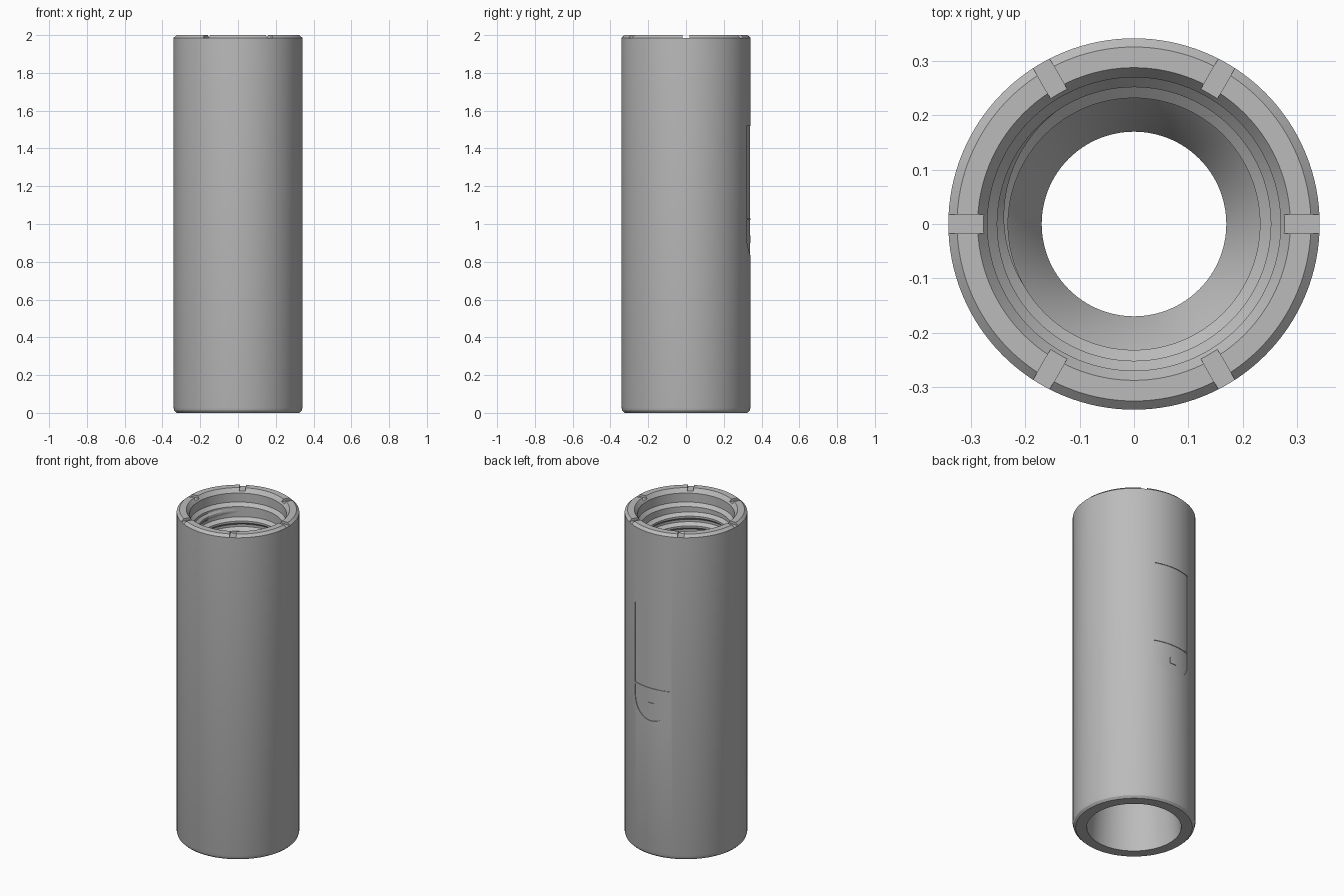
import bpy
import bmesh
import math
from mathutils import Matrix, Vector

cube = bpy.data.objects.get("Cube")
if cube:
    bpy.data.objects.remove(cube, do_unlink=True)

SIDES = 128
RADIUS = 0.342
TAU = 2 * math.pi

# Material
steel = bpy.data.materials.new("steel_grey")
steel.use_nodes = True
colour = (0.5, 0.5, 0.5, 1)
steel.diffuse_color = colour
steel.node_tree.nodes["Principled BSDF"].inputs["Base Color"].default_value = colour


def finish(name, bm):
    bmesh.ops.recalc_face_normals(bm, faces=bm.faces)
    mesh = bpy.data.meshes.new(name)
    bm.to_mesh(mesh)
    bm.free()
    mesh.materials.append(steel)
    obj = bpy.data.objects.new(name, mesh)
    bpy.context.collection.objects.link(obj)
    return obj


def skin_rings(bm, rings, closed):
    """Join successive closed loops of vertices."""
    pairs = list(zip(rings, rings[1:] + rings[:1]))
    for a, b in pairs if closed else pairs[:-1]:
        for i in range(len(a)):
            j = (i + 1) % len(a)
            bm.faces.new((a[i], a[j], b[j], b[i]))


def lathe(name, profile):
    bm = bmesh.new()
    rings = []
    for s in range(SIDES):
        a = TAU * s / SIDES
        rings.append([bm.verts.new((r * math.cos(a), r * math.sin(a), z)) for r, z in profile])
    skin_rings(bm, rings, True)
    return finish(name, bm)


def prism(name, outline):
    """Extrude an x-z outline through the back wall."""
    bm = bmesh.new()
    rings = [[bm.verts.new((x, y, z)) for x, z in outline] for y in (0.25, 0.4)]
    skin_rings(bm, rings, False)
    for ring in rings:
        bm.faces.new(ring)
    return finish(name, bm)


def boolean(obj, other, operation="DIFFERENCE"):
    mod = obj.modifiers.new(operation.lower(), "BOOLEAN")
    mod.operation = operation
    mod.solver = "EXACT"
    mod.object = other
    bpy.context.view_layer.objects.active = obj
    bpy.ops.object.modifier_apply(modifier=mod.name)
    bpy.data.objects.remove(other, do_unlink=True)


def smooth(obj):
    bpy.ops.object.select_all(action="DESELECT")
    obj.select_set(True)
    bpy.context.view_layer.objects.active = obj
    bpy.ops.object.shade_smooth_by_angle(angle=math.radians(25))


# Tube: chamfered outside, counterbored and threaded top, flared bottom
body = lathe("tube_body", [
    (0.263, 0), (0.325, 0), (0.337, 0.012), (RADIUS, 0.03),
    (RADIUS, 1.985), (0.326, 2), (0.288, 2), (0.27, 1.975),
    (0.27, 1.92), (0.252, 1.9), (0.252, 1.4), (0.232, 1.38),
    (0.17, 1.25)])

# Six radial key slots in the top rim
bm = bmesh.new()
for i in range(6):
    turn = Matrix.Rotation(TAU * i / 6, 4, "Z")
    move = Matrix.Translation((0.335, 0, 2.005))
    bmesh.ops.create_cube(bm, size=1, matrix=turn @ move @ Matrix.Diagonal((0.13, 0.035, 0.04, 1)))
boolean(body, finish("slot_cutter", bm))

# Shallow marking recesses on the back: a tall panel and a round-ended panel
W = 0.122
panel = [(-W, 1.03), (W, 1.03), (W, 1.52), (-W, 1.52)]
rounded = [(W, 1.02), (-W, 1.02)]
for i in range(25):
    a = math.pi * (1 + i / 24)
    rounded.append((W * math.cos(a), 0.952 + W * math.sin(a)))
S = 0.02
island = [(-S, 0.9), (S, 0.9), (S, 0.94), (-S, 0.94)]
for outline in (panel, rounded):
    cutter = prism("recess_cutter", outline)
    if outline is rounded:
        boolean(cutter, prism("island", island))
    shell = lathe("shell", [(0.338, 0.5), (0.36, 0.5), (0.36, 1.8), (0.338, 1.8)])
    boolean(cutter, shell, "INTERSECT")
    boolean(body, cutter)
smooth(body)

# Internal screw thread, fading into the wall at both ends
PITCH, TURNS, STEPS = 0.06, 8, 96
bm = bmesh.new()
rings = []
total = TURNS * STEPS
for s in range(total + 1):
    a = TAU * s / STEPS + math.radians(120)
    z = 1.875 - PITCH * s / STEPS
    fade = min(1, s / 24, (total - s) / 24)
    crest = 0.253 - 0.021 * fade
    section = [(0.256, 0.026), (crest, 0.006), (crest, -0.006), (0.256, -0.026)]
    rings.append([bm.verts.new((r * math.cos(a), r * math.sin(a), z + dz)) for r, dz in section])
skin_rings(bm, rings, False)
bm.faces.new(rings[0])
bm.faces.new(rings[-1])
smooth(finish("internal_thread", bm))
